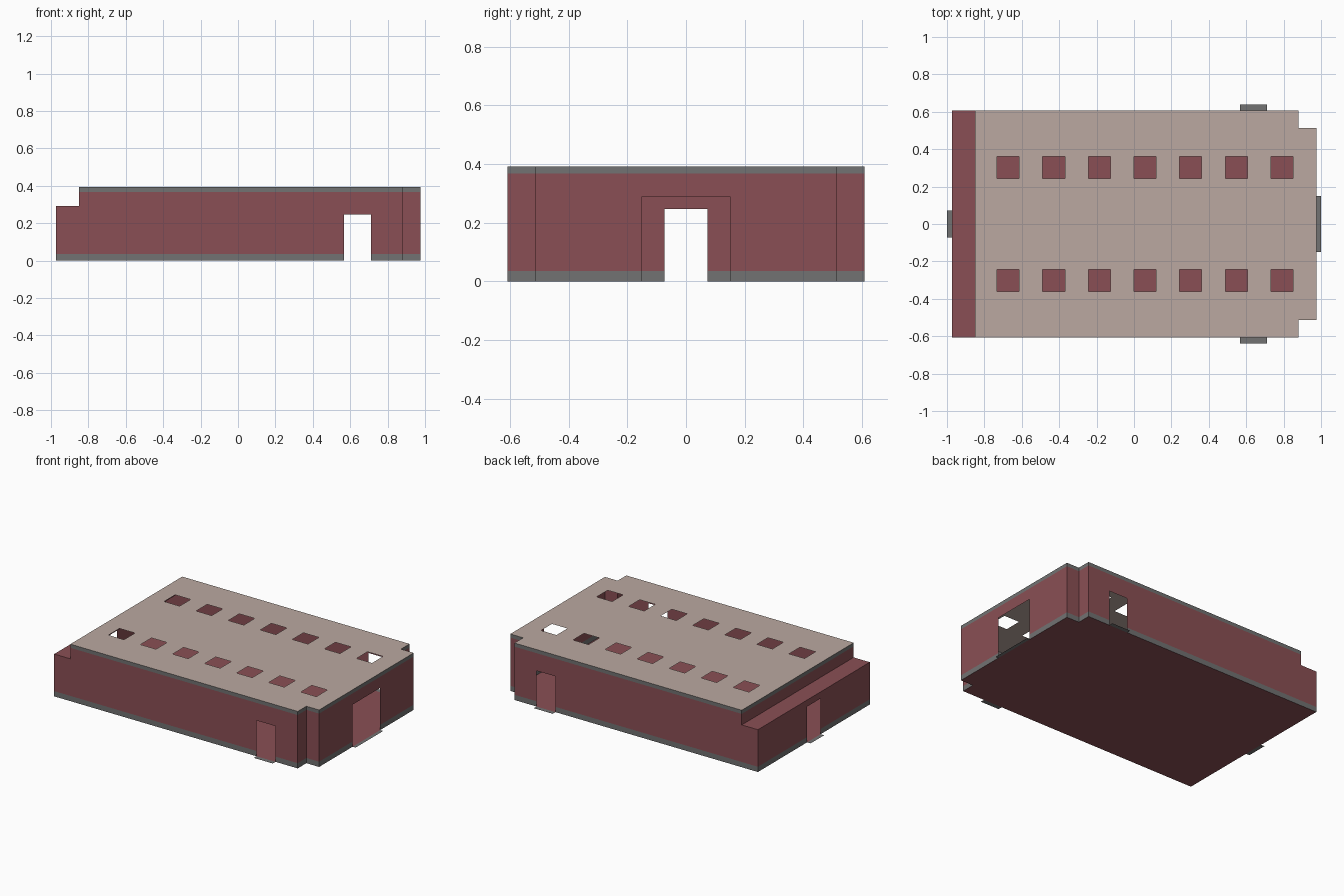
import bpy, bmesh
from mathutils import Vector

if "Cube" in bpy.data.objects:
    bpy.data.objects.remove(bpy.data.objects["Cube"])

def material(name, rgb):
    m = bpy.data.materials.new(name)
    m.diffuse_color = (*rgb, 1)
    m.use_nodes = True
    m.node_tree.nodes["Principled BSDF"].inputs["Base Color"].default_value = m.diffuse_color
    return m

RED = material("brick red", (0.254, 0.078, 0.089))
GREY = material("trim grey", (0.168, 0.168, 0.168))
BEIGE = material("roof beige", (0.497, 0.397, 0.356))

# key dimensions
XL, XS, XN, XR = -0.973, -0.85, 0.88, 0.977   # left end, step, corner notch, right end
YN, YW = 0.514, 0.608                         # notch and side wall
BASE, STEP, CAP, TOP = 0.036, 0.291, 0.367, 0.392
DX0, DX1, DH = 0.567, 0.711, 0.246            # side doors

def panel(name, us, vs, place, normal, mats, skip=lambda u, v: False, index=lambda u, v: 0):
    """Flat sheet cut along us and vs; cells are skipped or coloured by their centre."""
    bm = bmesh.new()
    us, vs = sorted(us), sorted(vs)
    for u0, u1 in zip(us, us[1:]):
        for v0, v1 in zip(vs, vs[1:]):
            u, v = (u0 + u1) / 2, (v0 + v1) / 2
            if skip(u, v):
                continue
            corners = [(u0, v0), (u1, v0), (u1, v1), (u0, v1)]
            f = bm.faces.new([bm.verts.new(place(*c)) for c in corners])
            f.material_index = index(u, v)
            f.normal_update()
            if f.normal.dot(Vector(normal)) < 0:
                f.normal_flip()
    bmesh.ops.remove_doubles(bm, verts=bm.verts, dist=1e-5)
    me = bpy.data.meshes.new(name)
    bm.to_mesh(me)
    bm.free()
    for m in mats:
        me.materials.append(m)
    ob = bpy.data.objects.new(name, me)
    bpy.context.collection.objects.link(ob)

def band(u, z):
    return 1 if z < BASE or z > CAP else 0

def wall_x(name, x, ys, zs, side, skip=lambda u, v: False):
    panel(name, ys, zs, lambda y, z: (x, y, z), (side, 0, 0), [RED, GREY], skip, band)

def wall_y(name, y, xs, zs, side, skip=lambda u, v: False):
    panel(name, xs, zs, lambda x, z: (x, y, z), (0, side, 0), [RED, GREY], skip, band)

def flat(name, xs, ys, z, side, mat, skip=lambda u, v: False):
    panel(name, xs, ys, lambda x, y: (x, y, z), (0, 0, side), [mat], skip)

def notch(x, y):
    return x > XN and abs(y) > YN

FULL = [0, BASE, CAP, TOP]

# long side walls with door and lower left end, corner notches, side thresholds
for s, side in ((-1, "front"), (1, "back")):
    wall_y(side + "_wall", s * YW, [XL, XS, DX0, DX1, XN], FULL + [DH, STEP], s,
           lambda x, z: (x < XS and z > STEP) or (DX0 < x < DX1 and z < DH))
    wall_y(side + "_notch_wall", s * YN, [XN, XR], FULL, s)
    wall_x(side + "_notch_return", XN, [s * YN, s * YW], FULL, 1)
    flat(side + "_threshold", [DX0, DX1], [s * YW, s * 0.638], 0, 1, GREY)

# right end wall with wide door
wall_x("right_wall", XR, [-YN, -0.15, 0.15, YN], FULL + [0.29], 1,
       lambda y, z: abs(y) < 0.15 and z < 0.29)
flat("right_threshold", [XR, 1.0], [-0.15, 0.15], 0, 1, GREY)

# low left end with small door, ledge and riser
wall_x("left_wall", XL, [-YW, -0.073, 0.073, YW], [0, BASE, DH, STEP], -1,
       lambda y, z: abs(y) < 0.073 and z < DH)
flat("left_threshold", [-1.0, XL], [-0.073, 0.073], 0, 1, GREY)
flat("ledge", [XL, XS], [-YW, YW], STEP, 1, RED)
wall_x("ledge_riser", XS, [-YW, YW], [STEP, CAP, TOP], -1)

# floor
flat("floor", [XL, XN, XR], [-YW, -YN, YN, YW], 0, -1, RED, notch)

# roof with two rows of seven square skylight openings
lights = [(-0.732 + 0.244 * i, -0.614 + 0.244 * i) for i in range(7)]
Y0, Y1 = 0.243, 0.362
flat("roof", [XS, XN, XR] + [x for pair in lights for x in pair],
     [-YW, -YN, -Y1, -Y0, Y0, Y1, YN, YW], TOP, 1, BEIGE,
     lambda x, y: notch(x, y) or (Y0 < abs(y) < Y1 and any(a < x < b for a, b in lights)))
